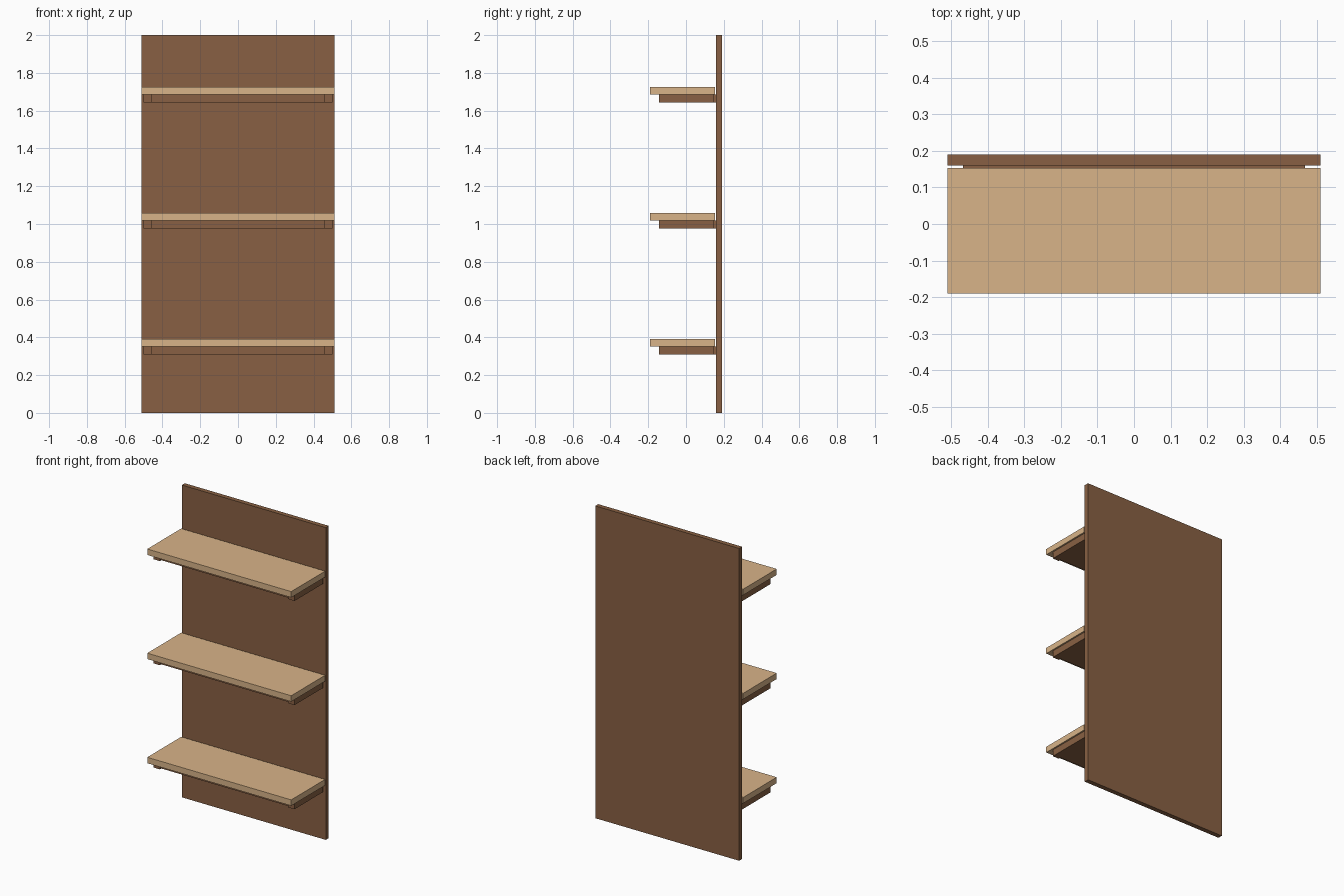
import bpy

cube = bpy.data.objects.get("Cube")
if cube:
    bpy.data.objects.remove(cube, do_unlink=True)


def material(name, colour):
    mat = bpy.data.materials.new(name)
    mat.use_nodes = True
    mat.diffuse_color = colour
    mat.node_tree.nodes["Principled BSDF"].inputs["Base Color"].default_value = colour
    return mat


def box(name, x, y, z, mat):
    """Box from (low, high) ranges on each axis."""
    bpy.ops.mesh.primitive_cube_add(size=1)
    obj = bpy.context.object
    obj.name = name
    obj.location = [(lo + hi) / 2 for lo, hi in (x, y, z)]
    obj.scale = [hi - lo for lo, hi in (x, y, z)]
    bpy.ops.object.transform_apply(location=False, rotation=False, scale=True)
    obj.data.materials.append(mat)
    return obj


dark_wood = material("dark wood", (0.247, 0.118, 0.056, 1))
light_wood = material("light wood", (0.69, 0.454, 0.248, 1))

# Back panel
box("back_panel", (-0.51, 0.51), (0.16, 0.19), (0, 2), dark_wood)

# Shelves, each on a core slab fixed to the panel, with a bracket at each side
for level, top in (("lower", 0.39), ("middle", 1.057), ("upper", 1.724)):
    under = top - 0.038
    support = (under - 0.043, under)
    box(level + "_shelf", (-0.51, 0.51), (-0.19, 0.153), (under, top), light_wood)
    box(level + "_core", (-0.467, 0.467), (-0.127, 0.16), support, dark_wood)
    for side, x in (("left", (0.455, 0.50)), ("right", (-0.50, -0.455))):
        box(f"{level}_{side}_bracket", x, (-0.142, 0.145), support, dark_wood)
